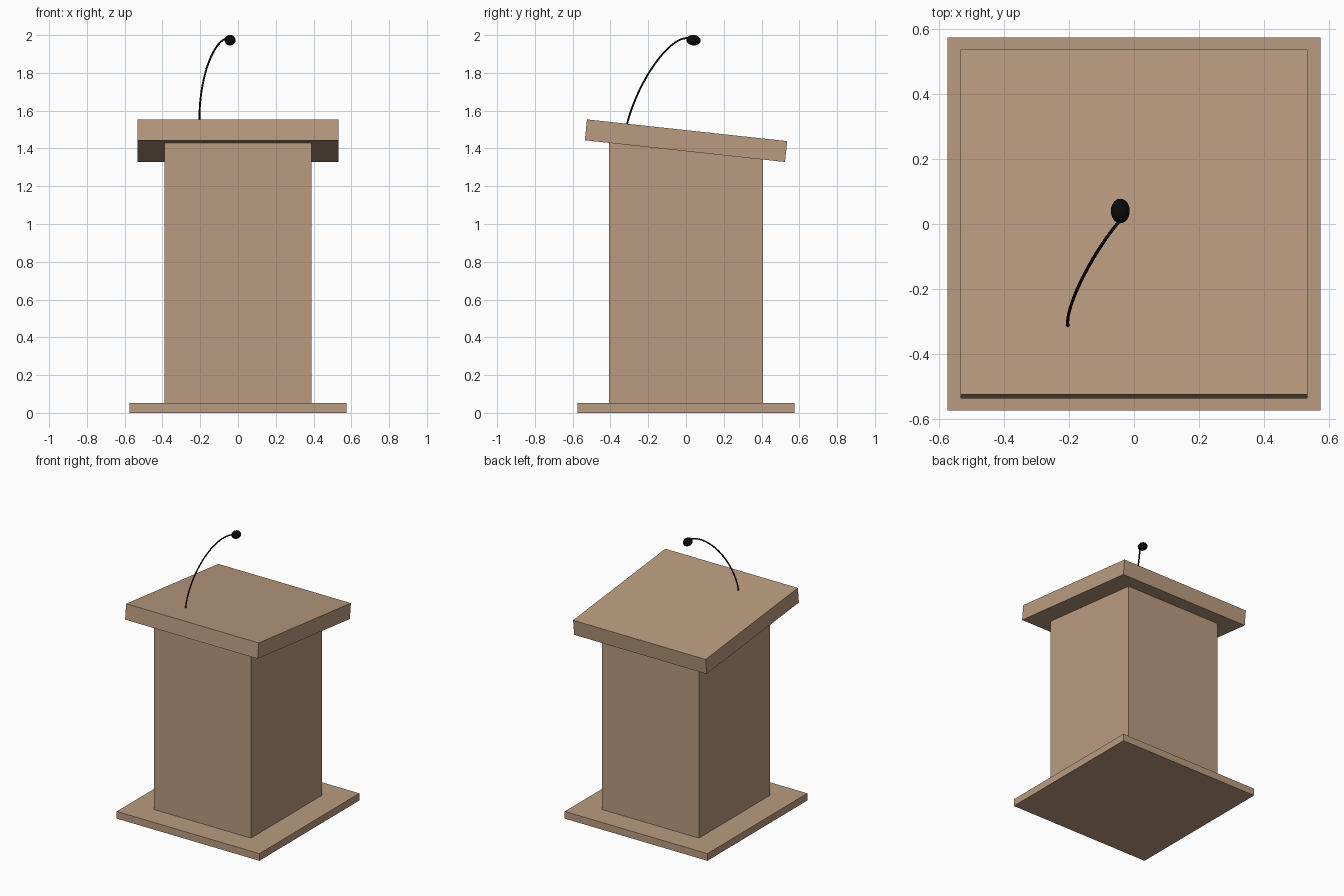
import bpy, bmesh, math
from mathutils import Vector, Matrix

old = bpy.data.objects.get("Cube")
if old:
    bpy.data.objects.remove(old, do_unlink=True)


def material(name, rgb):
    m = bpy.data.materials.new(name)
    m.use_nodes = True
    m.diffuse_color = (*rgb, 1)
    m.node_tree.nodes["Principled BSDF"].inputs["Base Color"].default_value = (*rgb, 1)
    return m


wood = material("tan_wood", (0.49, 0.33, 0.215))
black = material("black", (0.003, 0.003, 0.003))
TILT = math.atan2(0.115, 1.06)
TOP_Z, TOP_THICK = 1.441, 0.111


def finish(name, bm, mat):
    mesh = bpy.data.meshes.new(name)
    bm.to_mesh(mesh)
    bm.free()
    mesh.materials.append(mat)
    obj = bpy.data.objects.new(name, mesh)
    bpy.context.collection.objects.link(obj)
    return obj


def box(name, size, centre, mat):
    bm = bmesh.new()
    bmesh.ops.create_cube(bm, size=1)
    bmesh.ops.scale(bm, vec=size, verts=bm.verts)
    obj = finish(name, bm, mat)
    obj.location = centre
    return obj


# Base plate and tilted reading desk
box("base_plate", (1.148, 1.148, 0.052), (0, 0, 0.026), wood)
desk = box("desk_top", (1.066, 1.066, TOP_THICK), (0, 0, TOP_Z), wood)
desk.rotation_euler.x = -TILT

# Column, its top sloped to meet the underside of the desk
column = box("column", (0.78, 0.816, 1.3), (0, 0, 0.69), wood)
for v in column.data.vertices:
    if v.co.z > 0:
        under = TOP_Z - TOP_THICK / 2 / math.cos(TILT) - math.tan(TILT) * v.co.y
        v.co.z = under + 0.01 - column.location.z

# Curved microphone stem
curve = bpy.data.curves.new("microphone_stem", "CURVE")
curve.dimensions = "3D"
curve.bevel_depth = 0.005
curve.bevel_resolution = 2
curve.resolution_u = 24
curve.use_fill_caps = True
spline = curve.splines.new("BEZIER")
spline.bezier_points.add(1)
start, end = spline.bezier_points
for p in (start, end):
    p.handle_left_type = p.handle_right_type = "FREE"
start.co = start.handle_left = Vector((-0.203, -0.316, 1.515))
start.handle_right = (-0.215, -0.26, 1.75)
end.co = end.handle_right = Vector((-0.042, 0.012, 1.984))
end.handle_left = (-0.13, -0.09, 1.995)
curve.materials.append(black)
stem = bpy.data.objects.new("microphone_stem", curve)
bpy.context.collection.objects.link(stem)

# Rounded microphone head
bm = bmesh.new()
bmesh.ops.create_uvsphere(bm, u_segments=24, v_segments=14, radius=1)
bmesh.ops.scale(bm, vec=(0.029, 0.038, 0.028), verts=bm.verts)
bmesh.ops.rotate(bm, matrix=Matrix.Rotation(math.radians(-6), 3, "X"), verts=bm.verts)
for f in bm.faces:
    f.smooth = True
head = finish("microphone_head", bm, black)
head.location = (-0.042, 0.04, 1.973)
